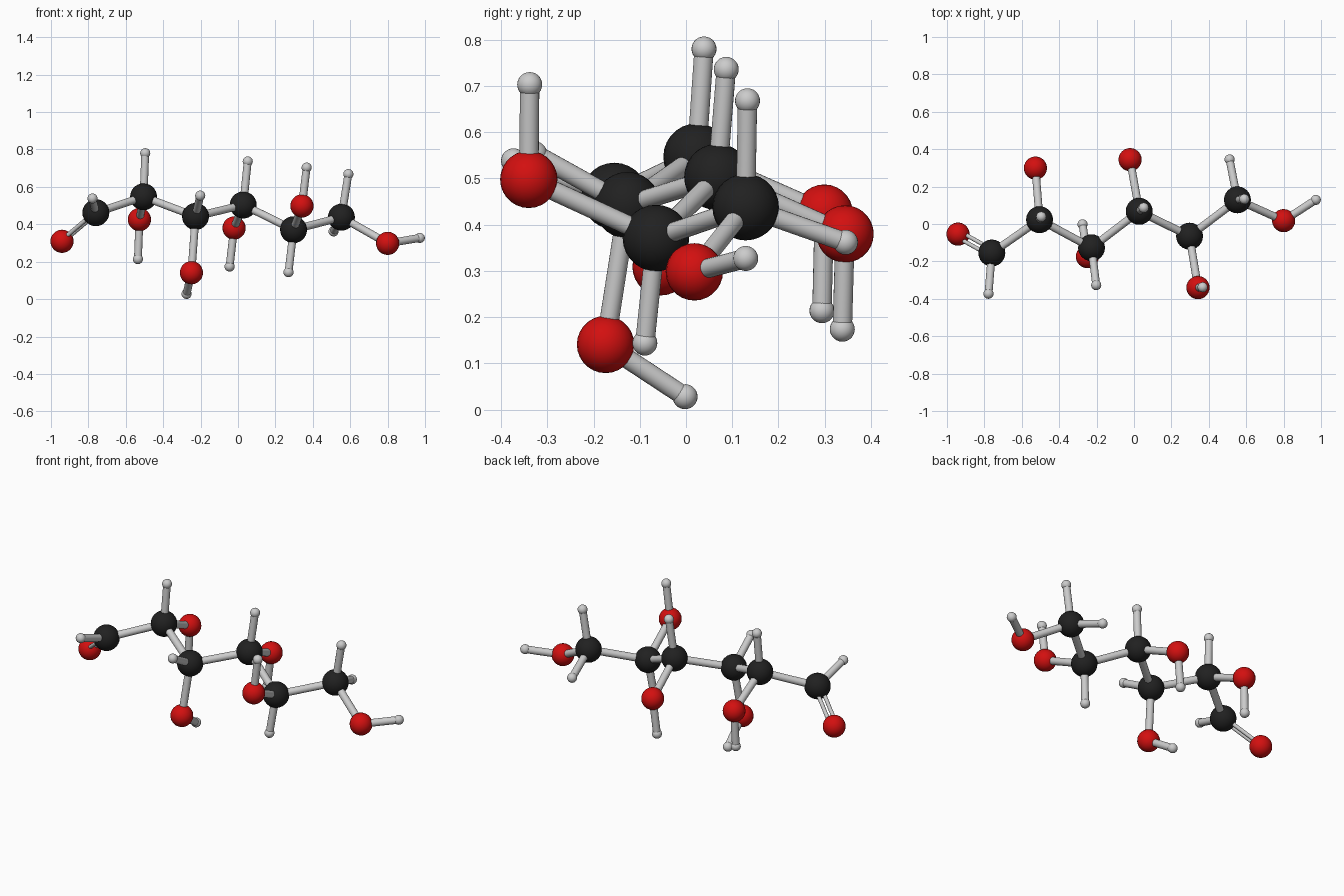
import bpy
from mathutils import Vector

if "Cube" in bpy.data.objects:
    bpy.data.objects.remove(bpy.data.objects["Cube"])


def material(name, rgb):
    m = bpy.data.materials.new(name)
    m.diffuse_color = (*rgb, 1)
    m.use_nodes = True
    m.node_tree.nodes["Principled BSDF"].inputs["Base Color"].default_value = m.diffuse_color
    return m


# element: (radius, material)
KINDS = {
    "C": (0.072, "carbon", material("black", (0.015, 0.015, 0.015))),
    "O": (0.062, "oxygen", material("red", (0.65, 0.005, 0.005))),
    "H": (0.027, "hydrogen", None),
}

# atom centres
ATOMS = {
    "C1": (-0.76, -0.155, 0.462), "C2": (-0.505, 0.023, 0.547),
    "C3": (-0.227, -0.127, 0.442), "C4": (0.028, 0.068, 0.503),
    "C5": (0.297, -0.065, 0.371), "C6": (0.553, 0.129, 0.438),
    "O1": (-0.941, -0.054, 0.309), "O2": (-0.527, 0.299, 0.425),
    "O3": (-0.249, -0.174, 0.141), "O4": (-0.021, 0.344, 0.38),
    "O5": (0.342, -0.34, 0.498), "O6": (0.80, 0.018, 0.298),
    "H1": (-0.778, -0.373, 0.538), "H2": (-0.496, 0.039, 0.78),
    "H3": (-0.202, -0.327, 0.553), "H4": (0.052, 0.087, 0.736),
    "H5": (0.27, -0.089, 0.144), "H6": (0.59, 0.133, 0.668),
    "H7": (0.511, 0.345, 0.362), "H8": (-0.535, 0.294, 0.214),
    "H9": (-0.275, -0.002, 0.028), "H10": (-0.045, 0.338, 0.174),
    "H11": (0.367, -0.338, 0.703), "H12": (0.972, 0.129, 0.327),
}
P = {k: Vector(v) for k, v in ATOMS.items()}

BONDS = ("C1-C2 C2-C3 C3-C4 C4-C5 C5-C6 "
         "C2-O2 C3-O3 C4-O4 C5-O5 C6-O6 "
         "C1-H1 C2-H2 C3-H3 C4-H4 C5-H5 C6-H6 C6-H7 "
         "O2-H8 O3-H9 O4-H10 O5-H11 O6-H12").split()


def rod(name, a, b, r):
    d = b - a
    bpy.ops.mesh.primitive_cylinder_add(vertices=20, radius=r, depth=d.length,
                                        location=(a + b) / 2)
    ob = bpy.context.object
    ob.name = name
    ob.rotation_euler = d.to_track_quat("Z", "Y").to_euler()
    bpy.ops.object.shade_smooth_by_angle()


# atom balls
for key, pos in P.items():
    radius, label, mat = KINDS[key[0]]
    bpy.ops.mesh.primitive_uv_sphere_add(segments=24, ring_count=14,
                                         radius=radius, location=pos)
    ball = bpy.context.object
    ball.name = f"{label}_ball_{key[1:]}"
    bpy.ops.object.shade_smooth()
    if mat:
        ball.data.materials.append(mat)

# single bonds
for bond in BONDS:
    a, b = bond.split("-")
    rod(f"bond_{a}_{b}", P[a], P[b], 0.021)

# double bond: two thin rods lying in the plane of the end group
axis = P["O1"] - P["C1"]
normal = (P["C2"] - P["C1"]).cross(P["H1"] - P["C1"])
side = normal.cross(axis).normalized()
for i, s in enumerate((-1, 1)):
    off = side * s * 0.017
    rod(f"double_bond_rod_{i + 1}", P["C1"] + off, P["O1"] + off, 0.011)
